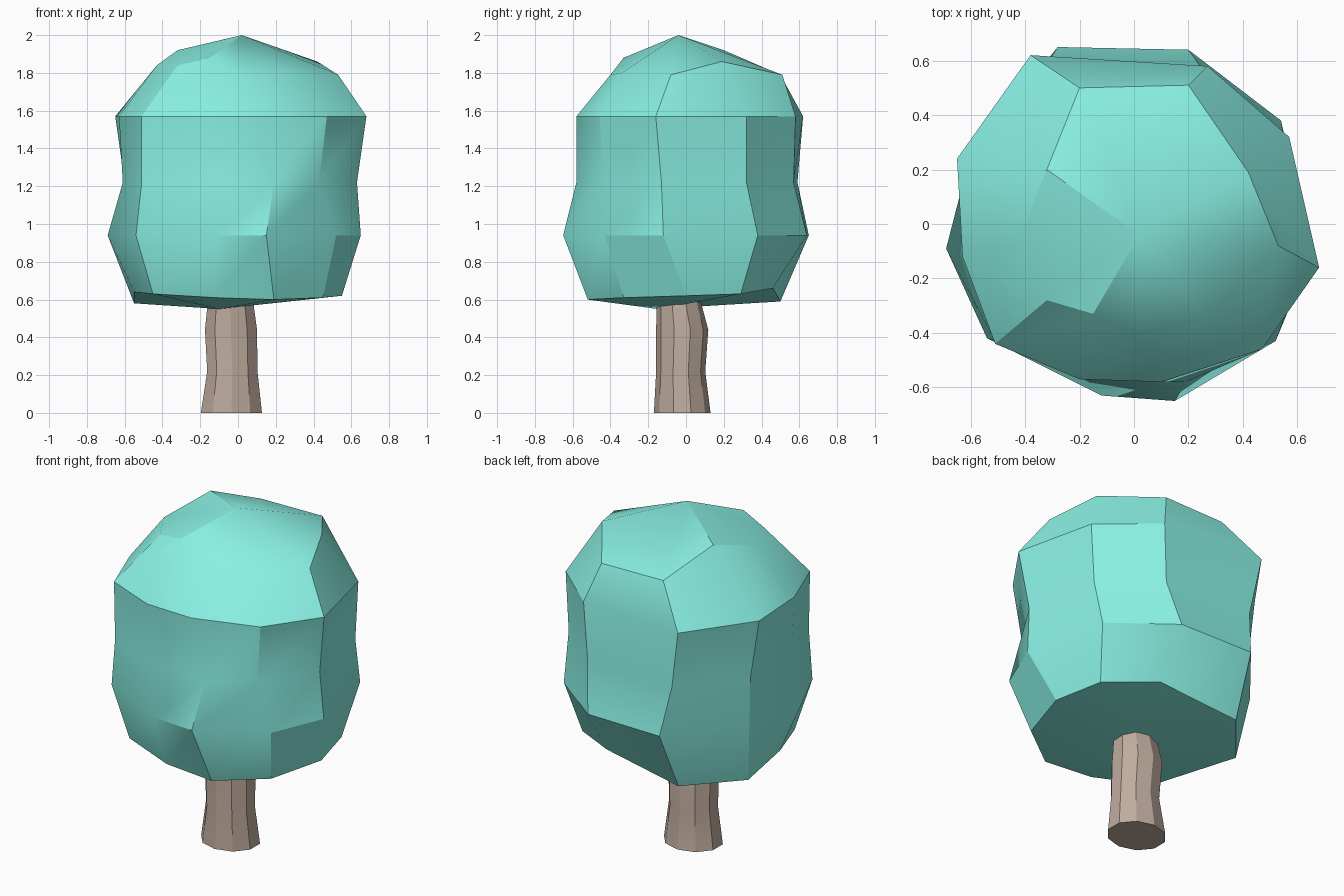
import bpy, bmesh, math

if "Cube" in bpy.data.objects:
    bpy.data.objects.remove(bpy.data.objects["Cube"])


def material(name, rgb):
    m = bpy.data.materials.new(name)
    m.diffuse_color = (*rgb, 1)
    m.use_nodes = True
    m.node_tree.nodes["Principled BSDF"].inputs["Base Color"].default_value = m.diffuse_color
    return m


def loft(name, rings, mat, low=None, high=None):
    """Skin equal-length rings of 3D points; close ends with a tip or a flat cap."""
    bm = bmesh.new()
    loops = [[bm.verts.new(p) for p in ring] for ring in rings]
    n = len(loops[0])
    for a, b in zip(loops, loops[1:]):
        for i in range(n):
            j = (i + 1) % n
            bm.faces.new((a[i], a[j], b[j], b[i]))
    for loop, tip in ((loops[0], low), (loops[-1], high)):
        if tip:
            v = bm.verts.new(tip)
            for i in range(n):
                bm.faces.new((loop[i], loop[(i + 1) % n], v))
        else:
            bm.faces.new(loop)
    bmesh.ops.recalc_face_normals(bm, faces=bm.faces)
    mesh = bpy.data.meshes.new(name)
    bm.to_mesh(mesh)
    bm.free()
    mesh.materials.append(mat)
    ob = bpy.data.objects.new(name, mesh)
    bpy.context.collection.objects.link(ob)
    bpy.ops.object.select_all(action='DESELECT')
    ob.select_set(True)
    bpy.context.view_layer.objects.active = ob
    bpy.ops.object.shade_smooth_by_angle(angle=math.radians(30))
    return ob


def section(z, points, rise=(0,) * 10):
    return [(x, y, z + dz) for (x, y), dz in zip(points, rise)]


def ellipse(cx, cy, rx, ry, z, n=10):
    return [(cx + rx * math.cos(math.tau * (i + .5) / n),
             cy + ry * math.sin(math.tau * (i + .5) / n), z) for i in range(n)]


# Crown: irregular ten-sided cross-sections from bottom to top
crown = [
    section(.61, [(.55, 0), (.48, .29), (.2, .46), (-.3, .5), (-.55, .2),
                  (-.55, -.1), (-.45, -.38), (-.12, -.5), (.19, -.52), (.45, -.33)],
            (.01, .02, .05, -.02, -.03, .03, .02, 0, -.01, 0)),
    section(.94, [(.65, -.12), (.54, .38), (.2, .64), (-.28, .65), (-.6, .26),
                  (-.69, -.09), (-.54, -.42), (-.12, -.63), (.15, -.65), (.52, -.43)]),
    section(1.22, [(.63, -.13), (.55, .32), (.25, .57), (-.32, .59), (-.6, .25),
                   (-.61, -.12), (-.51, -.43), (-.2, -.54), (.19, -.58), (.43, -.43)]),
    section(1.57, [(.68, -.16), (.57, .32), (.27, .58), (-.38, .62), (-.65, .24),
                   (-.63, -.12), (-.51, -.44), (-.2, -.57), (.1, -.58), (.47, -.46)]),
    section(1.82, [(.53, -.08), (.42, .19), (.2, .51), (-.2, .5), (-.32, .2),
                   (-.43, -.08), (-.32, -.28), (-.15, -.33), (.01, -.4), (.26, -.34)],
            (-.03, .04, -.03, -.03, .1, .02, .02, .06, -.03, -.02)),
]
loft("crown", crown, material("leaf", (.25, .87, .77)),
     low=(-.1, -.15, .55), high=(.02, -.04, 2))

# Trunk: slightly waisted ten-sided column
trunk = [
    ellipse(-.035, -.02, .17, .15, 0),
    ellipse(-.03, -.028, .14, .13, .22),
    ellipse(-.037, -.02, .145, .138, .44),
    ellipse(-.04, -.04, .125, .115, .6),
]
loft("trunk", trunk, material("bark", (.52, .41, .34)))
